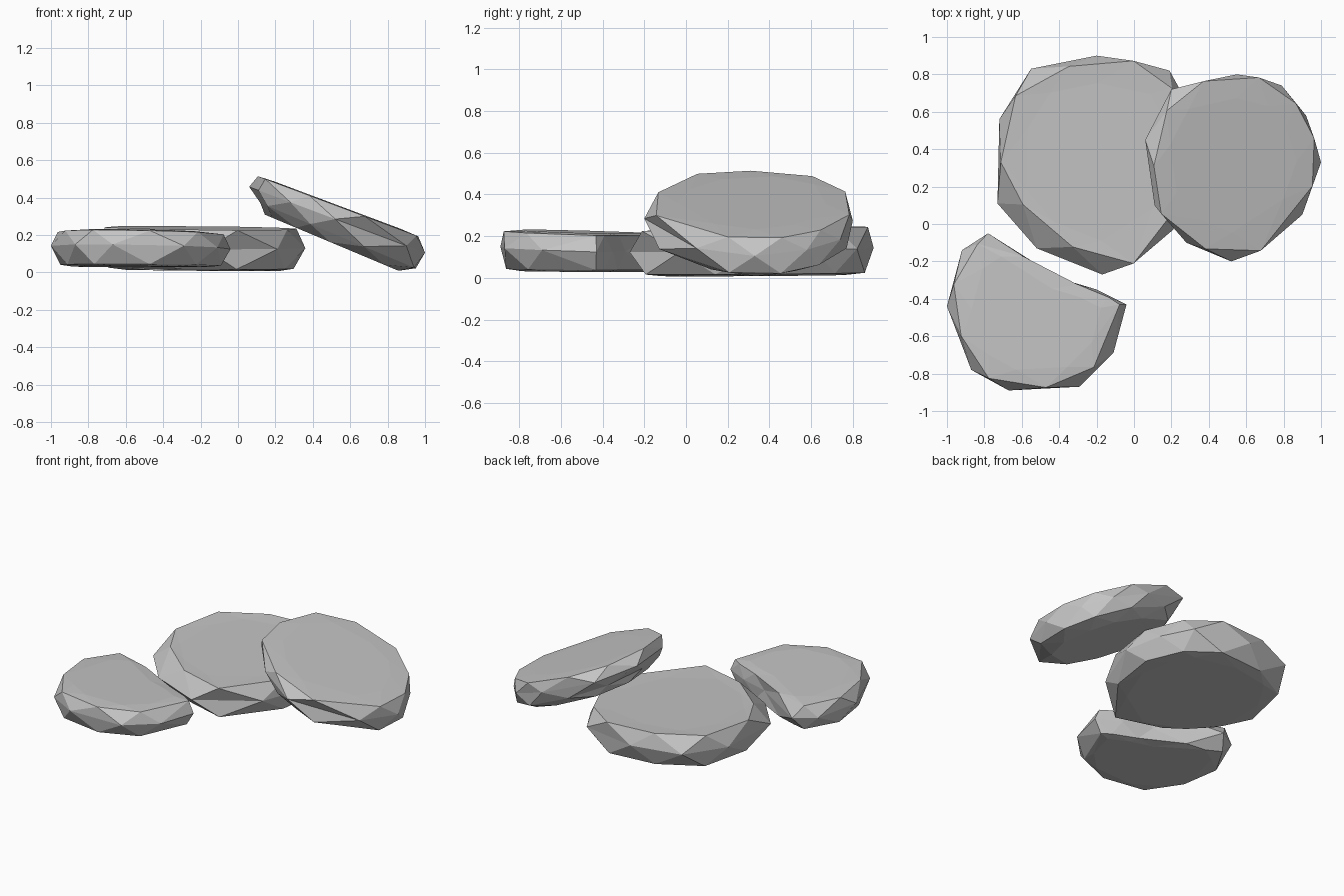
import bpy
import bmesh

cube = bpy.data.objects.get("Cube")
if cube:
    bpy.data.objects.remove(cube, do_unlink=True)

stone_grey = bpy.data.materials.new("stone_grey")
stone_grey.use_nodes = True
stone_grey.diffuse_color = (0.55, 0.55, 0.55, 1)
bsdf = stone_grey.node_tree.nodes["Principled BSDF"]
bsdf.inputs["Base Color"].default_value = (0.55, 0.55, 0.55, 1)
bsdf.inputs["Roughness"].default_value = 0.9


def stone(name, girth, rim, heights, top_slope, base_slope, lean=0.0):
    """Faceted slab: five staggered rings joined by triangles, with flat caps."""
    count = len(girth)
    cx = sum(p[0] for p in girth) / count
    cy = sum(p[1] for p in girth) / count

    def ring(outline, scale, z, slope, shift=0.0):
        points = []
        for px, py in outline:
            dx, dy = (px - cx) * scale - shift, (py - cy) * scale
            points.append(bm.verts.new(
                (cx + dx, cy + dy, z + slope[0] * dx + slope[1] * dy)))
        return points

    bm = bmesh.new()
    low_z, base_z, mid_z, rim_z, top_z = heights
    base_cap = ring(girth, 0.76, low_z, base_slope, lean)
    base_rim = ring(rim, 0.955, base_z, base_slope)
    middle = ring(girth, 1, mid_z, top_slope)
    top_rim = ring(rim, 0.985, rim_z, top_slope)
    top_cap = ring(girth, 0.72, top_z, top_slope)

    # Each rim point sits between girth points i and i + 1
    def join(girth_ring, rim_ring):
        for i in range(count):
            j = (i + 1) % count
            bm.faces.new((girth_ring[i], girth_ring[j], rim_ring[i]))
            bm.faces.new((rim_ring[i], girth_ring[j], rim_ring[j]))

    join(base_cap, base_rim)
    join(middle, base_rim)
    join(middle, top_rim)
    join(top_cap, top_rim)
    bm.faces.new(top_cap)
    bm.faces.new(base_cap)
    bmesh.ops.recalc_face_normals(bm, faces=bm.faces[:])

    mesh = bpy.data.meshes.new(name)
    bm.to_mesh(mesh)
    bm.free()
    mesh.materials.append(stone_grey)
    obj = bpy.data.objects.new(name, mesh)
    bpy.context.collection.objects.link(obj)
    return obj


# Large round slab lying flat at the back
stone("large_flat_stone",
      girth=[(0.36, 0.35), (0.30, 0.62), (0.19, 0.82), (-0.20, 0.90), (-0.55, 0.83),
             (-0.72, 0.56), (-0.73, 0.11), (-0.52, -0.13), (-0.17, -0.27), (0.21, -0.03)],
      rim=[(0.32, 0.48), (0.21, 0.73), (0, 0.88), (-0.35, 0.85), (-0.64, 0.69),
           (-0.72, 0.33), (-0.60, 0.10), (-0.33, -0.13), (0, -0.22), (0.27, 0.13)],
      heights=(0.012, 0.022, 0.135, 0.237, 0.233),
      top_slope=(-0.01, 0.018), base_slope=(-0.008, 0.008))

# Broken slab with a slightly hollow cut side, front right
stone("broken_stone",
      girth=[(-0.04, -0.43), (-0.20, -0.35), (-0.40, -0.29), (-0.78, -0.05), (-0.92, -0.14),
             (-1, -0.44), (-0.87, -0.78), (-0.67, -0.89), (-0.29, -0.87), (-0.11, -0.69)],
      rim=[(-0.13, -0.39), (-0.30, -0.32), (-0.59, -0.17), (-0.84, -0.10), (-0.97, -0.32),
           (-0.93, -0.60), (-0.78, -0.83), (-0.47, -0.88), (-0.21, -0.77), (-0.07, -0.43)],
      heights=(0.03, 0.04, 0.135, 0.213, 0.221),
      top_slope=(-0.018, -0.03), base_slope=(-0.005, -0.01))

# Slab leaning on the large one
stone("leaning_stone",
      girth=[(1, 0.33), (0.92, 0.58), (0.79, 0.74), (0.55, 0.80), (0.20, 0.72),
             (0.06, 0.45), (0.11, 0.10), (0.28, -0.10), (0.52, -0.20), (0.90, 0.05)],
      rim=[(0.97, 0.46), (0.87, 0.65), (0.67, 0.79), (0.37, 0.77), (0.17, 0.61),
           (0.10, 0.31), (0.14, 0.05), (0.38, -0.14), (0.68, -0.15), (0.96, 0.20)],
      heights=(0.145, 0.197, 0.28, 0.354, 0.359),
      top_slope=(-0.375, 0), base_slope=(-0.42, 0), lean=0.03)
